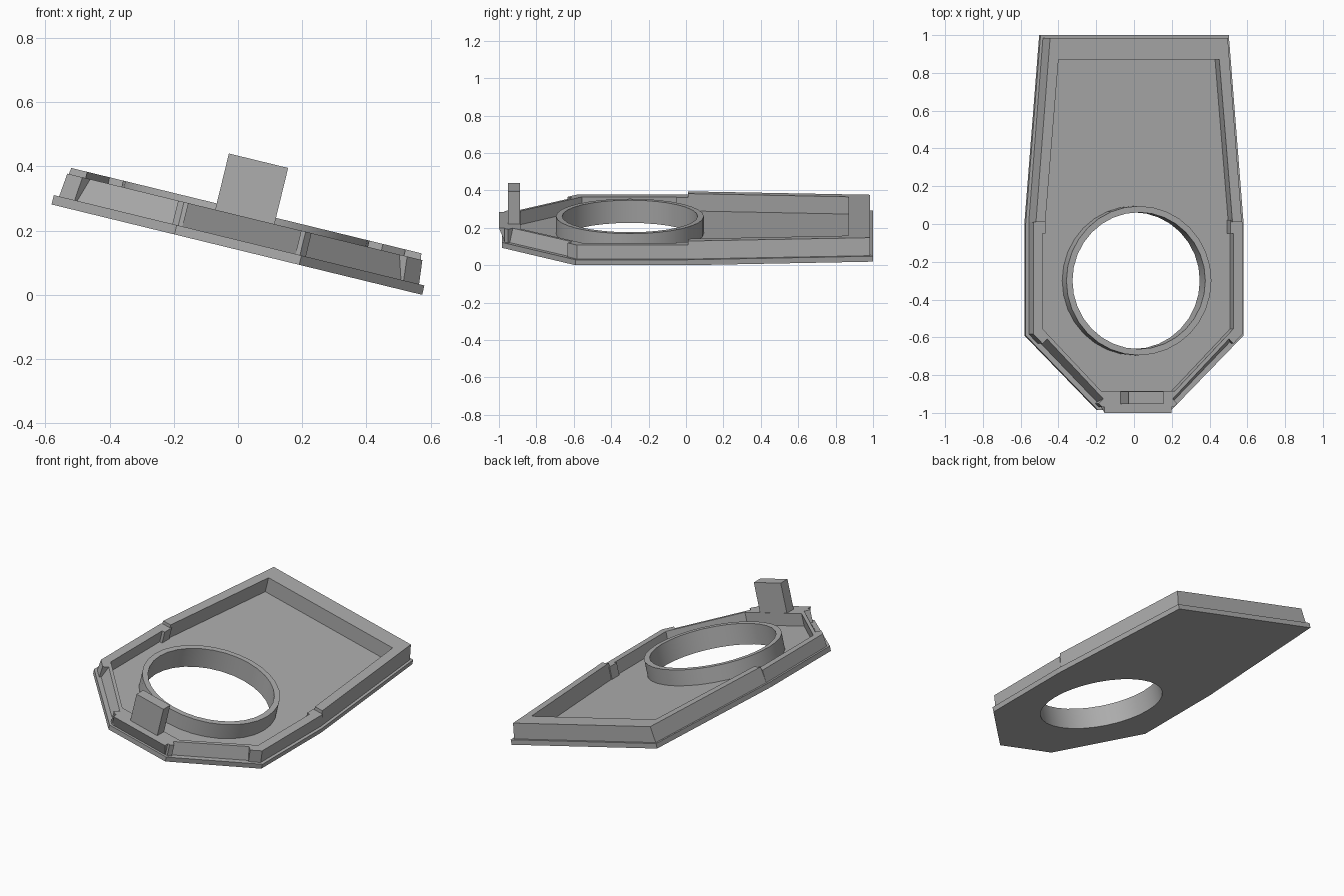
import bpy, bmesh, math
from mathutils import Matrix, Vector

cube = bpy.data.objects.get("Cube")
if cube:
    bpy.data.objects.remove(cube, do_unlink=True)

GREY = (0.42, 0.42, 0.42, 1)
mat = bpy.data.materials.new("plain grey")
mat.use_nodes = True
mat.diffuse_color = GREY
mat.node_tree.nodes["Principled BSDF"].inputs["Base Color"].default_value = GREY

# The whole tray leans down towards +x
HALF, TILT = 0.594, math.radians(13.7)
LEAN = Matrix.Translation((-0.0036, 0, HALF * math.sin(TILT))) @ Matrix.Rotation(TILT, 4, 'Y')
PLATE, LOW, TALL = 0.03, 0.105, 0.125
RING_Y, RING_OUT, RING_IN, SIDES = -0.3, 0.395, 0.362, 32


def finish(name, bm):
    bmesh.ops.recalc_face_normals(bm, faces=bm.faces)
    bm.transform(LEAN)
    mesh = bpy.data.meshes.new(name)
    bm.to_mesh(mesh)
    bm.free()
    obj = bpy.data.objects.new(name, mesh)
    bpy.context.collection.objects.link(obj)
    mesh.materials.append(mat)
    return obj


def mirrored(half):
    """Close a right-hand outline by its mirror image."""
    return half + [(-x, y) for x, y in reversed(half)]


def loft(name, low, z0, high, z1):
    """Solid between two outlines with the same number of points."""
    bm = bmesh.new()
    a = [bm.verts.new((x, y, z0)) for x, y in low]
    b = [bm.verts.new((x, y, z1)) for x, y in high]
    bm.faces.new(a)
    bm.faces.new(b)
    for i in range(len(a)):
        j = (i + 1) % len(a)
        bm.faces.new((a[i], a[j], b[j], b[i]))
    return finish(name, bm)


def box(name, x0, x1, y0, y1, z0, z1):
    pts = [(x0, y0), (x1, y0), (x1, y1), (x0, y1)]
    return loft(name, pts, z0, pts, z1)


def circle(r):
    return [(r * math.cos(math.tau * i / SIDES), RING_Y + r * math.sin(math.tau * i / SIDES))
            for i in range(SIDES)]


# Base plate with a round hole
rim = mirrored([(0.513, 1), (HALF, 0), (HALF, -0.59), (0.2, -0.985)])
plate = loft("base_plate", rim, 0, rim, PLATE)
cutter = loft("hole_cutter", circle(RING_OUT - 0.003), -0.1, circle(RING_OUT - 0.003), 0.1)
cutter.hide_render = True
cutter.hide_viewport = True
hole = plate.modifiers.new("hole", 'BOOLEAN')
hole.object = cutter
hole.solver = 'EXACT'

# Raised collar around the hole
bm = bmesh.new()
profile = [(RING_IN, 0), (RING_OUT, 0), (RING_OUT, TALL), (RING_IN, TALL)]
loops = [[bm.verts.new((x, y, z)) for x, y in circle(r)] for r, z in profile]
for k in range(4):
    a, b = loops[k], loops[(k + 1) % 4]
    for i in range(SIDES):
        j = (i + 1) % SIDES
        bm.faces.new((a[i], a[j], b[j], b[i]))
collar = finish("hole_collar", bm)
bpy.context.view_layer.objects.active = collar
collar.select_set(True)
bpy.ops.object.shade_smooth_by_angle(angle=math.radians(30))
collar.select_set(False)


# Tall U-shaped wall around the back, drafted on the outside
def back_outline(draft):
    return mirrored([(0.438, 0.87), (0.51, 0.01), (0.577 - draft, 0.01), (0.5 - draft, 0.985)])


def u_loop(half):
    """Right side inner-to-outer, then left side outer-to-inner."""
    return half + [(-x, y) for x, y in reversed(half)]


loft("back_wall", u_loop(back_outline(0)[:4]), PLATE, u_loop(back_outline(0.016)[:4]), TALL)


# Low wall around the front, with a sloped recess in each diagonal
def front_outline(draft, depth):
    a, b = Vector((0.577 - draft, -0.583)), Vector((0.195, -0.97))
    inward = Vector((-0.71, 0.71)) * depth
    p, q = a.lerp(b, 0.13), a.lerp(b, 0.95)
    notch = [tuple(v) for v in (a, p, p + inward, q + inward, q, b)]
    return mirrored([(0.2, -0.885), (0.52, -0.555), (0.52, 0.01), (0.577 - draft, 0.01)] + notch)


loft("front_wall", front_outline(0, 0.012), PLATE, front_outline(0.008, 0.035), LOW)

# Inner tabs where the low wall meets the tall one
for side, name in ((1, "left_tab"), (-1, "right_tab")):
    x0, x1 = sorted((side * 0.503, side * 0.53))
    box(name, x0, x1, -0.05, 0.02, PLATE, LOW)

# Overhanging front lip and the upright post on it
lip_low = [(-0.182, -0.97), (0.182, -0.97), (0.182, -0.89), (-0.182, -0.89)]
lip_top = [(x, -1.0 if y < -0.9 else y) for x, y in lip_low]
loft("front_lip", lip_low, PLATE, lip_top, LOW)
box("front_post", -0.095, 0.095, -0.953, -0.887, 0.09, 0.285)
